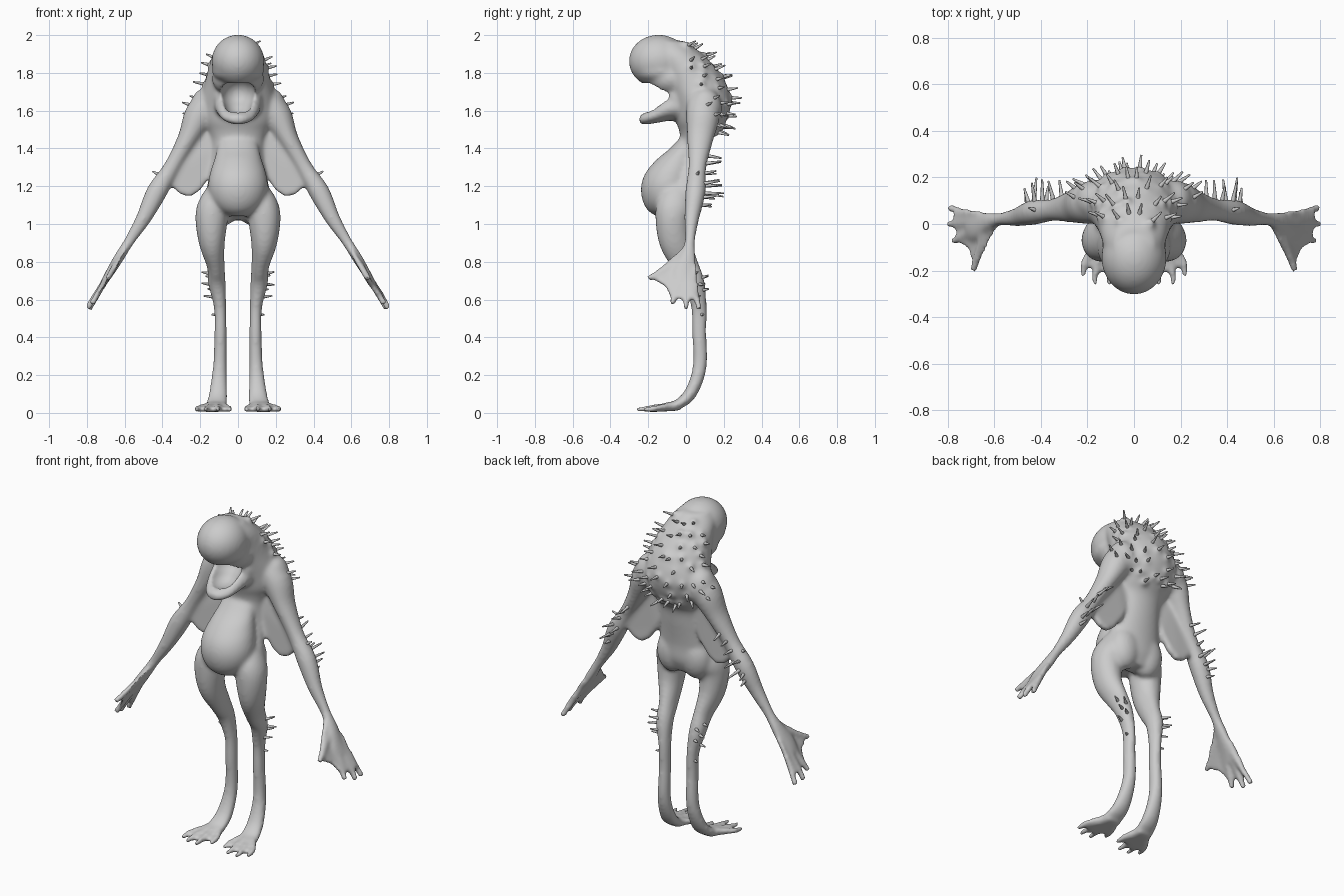
import bpy, bmesh, math, random
from mathutils import Vector, Matrix

if "Cube" in bpy.data.objects:
    bpy.data.objects.remove(bpy.data.objects["Cube"])

random.seed(4)
bm = bmesh.new()


def refine(rows, steps=4):
    """Catmull-Rom smoothing of a list of number rows."""
    out = []
    for i in range(len(rows) - 1):
        p0, p1, p2, p3 = rows[max(i - 1, 0)], rows[i], rows[i + 1], rows[min(i + 2, len(rows) - 1)]
        for k in range(steps):
            t = k / steps
            out.append([.5 * (2 * b + (c - a) * t + (2 * a - 5 * b + 4 * c - d) * t * t
                              + (3 * b - a - 3 * c + d) * t ** 3) for a, b, c, d in zip(p0, p1, p2, p3)])
    return out + [list(rows[-1])]


def skin(rings):
    """Capped skin over a list of vertex rings."""
    n = len(rings[0])
    for a, b in zip(rings, rings[1:]):
        for k in range(n):
            bm.faces.new((a[k], a[(k + 1) % n], b[(k + 1) % n], b[k]))
    bm.faces.new(rings[0][::-1])
    bm.faces.new(rings[-1])


def loft(sections, n=20):
    """Tube through (x, y, z, side radius, depth radius) sections."""
    secs = refine(sections)
    pts = [Vector(s[:3]) for s in secs]
    rings = []
    for i, s in enumerate(secs):
        t = (pts[min(i + 1, len(pts) - 1)] - pts[max(i - 1, 0)]).normalized()
        side = Vector((1, 0, 0))
        side = (side - t * side.dot(t)).normalized()
        up = t.cross(side)
        rings.append([bm.verts.new(pts[i] + side * s[3] * math.cos(a) + up * s[4] * math.sin(a))
                      for a in (2 * math.pi * k / n for k in range(n))])
    skin(rings)


def stack(rows, n=36):
    """Level ellipses: (z, y centre, half width, half depth)."""
    skin([[bm.verts.new((rx * math.cos(a), y + ry * math.sin(a), z)) for a in (2 * math.pi * k / n for k in range(n))]
          for z, y, rx, ry in refine(rows)])


def blob(c, r, target=None):
    bmesh.ops.create_uvsphere(target or bm, u_segments=28, v_segments=18, radius=1,
                              matrix=Matrix.Translation(c) @ Matrix.Diagonal((*r, 1)))


def slab(pts, normal, th):
    """Thin web with the given outline."""
    off = Vector(normal).normalized() * th / 2
    skin([[bm.verts.new(Vector(p) + off * k) for p in pts] for k in (1, -1)])


def flip(s, rows):
    return [(s * r[0], *r[1:]) for r in rows]


# Torso with hump, then belly
TORSO = [(1.02, 0, .09, .05), (1.1, 0, .17, .085), (1.2, .0, .165, .09), (1.33, .035, .135, .075),
         (1.43, .05, .135, .078), (1.49, .07, .16, .105), (1.55, .08, .19, .135), (1.65, .083, .2, .157),
         (1.75, .05, .175, .16), (1.83, .005, .155, .15), (1.91, -.06, .13, .135), (1.97, -.1, .085, .09)]
stack(TORSO)
stack([(1.042, -.115, .05, .045), (1.075, -.11, .105, .095), (1.13, -.1, .145, .132), (1.2, -.095, .158, .143),
       (1.27, -.08, .148, .135), (1.34, -.045, .126, .112), (1.4, -.005, .11, .08), (1.47, .04, .1, .06)])

# Head, snout, cheeks, lower jaw
blob((0, -.145, 1.862), (.14, .158, .14))
blob((0, -.135, 1.81), (.137, .148, .075))
blob((0, -.08, 1.77), (.138, .13, .1))
blob((0, -.04, 1.66), (.128, .08, .1))
loft([(0, -.03, 1.63, .13, .085), (0, -.1, 1.608, .118, .066), (0, -.16, 1.578, .1, .045),
      (0, -.205, 1.56, .078, .033), (0, -.235, 1.553, .05, .026), (0, -.248, 1.552, .025, .015)])

for s in (1, -1):
    # Buttocks, shoulder
    blob((s * .08, .01, 1.12), (.095, .078, .13))
    blob((s * .17, .1, 1.61), (.085, .09, .11))
    # Leg down to the foot
    loft(flip(s, [(.1, -.02, 1.2, .05, .07), (.13, -.055, 1.1, .082, .1), (.14, -.07, 1.02, .086, .092),
                  (.138, -.055, .9, .069, .085), (.118, 0, .78, .047, .068), (.112, .045, .69, .047, .054),
                  (.095, .068, .56, .033, .042), (.093, .07, .42, .033, .038), (.095, .075, .28, .035, .038),
                  (.1, .058, .18, .042, .036), (.106, .01, .085, .052, .033), (.115, -.06, .038, .06, .024),
                  (.12, -.13, .022, .06, .015)]))
    # Toes and foot web
    for x, y in ((.045, -.2), (.105, -.262), (.165, -.262), (.215, -.225)):
        loft(flip(s, [(.11 + (x - .12) * .3, -.05, .045, .02, .02), (x, y + .06, .024, .016, .017),
                      (x, y, .016, .013, .015)]), 10)
    slab(flip(s, [(.07, -.03, .025), (.045, -.18, .017), (.085, -.17, .017), (.105, -.23, .017), (.135, -.2, .017),
                  (.165, -.23, .017), (.18, -.18, .017), (.21, -.2, .017), (.15, -.03, .025)]), (0, 0, 1), .025)
    # Arm down to the palm
    loft(flip(s, [(.12, .09, 1.7, .06, .08), (.2, .09, 1.58, .082, .09), (.265, .075, 1.45, .056, .07),
                  (.35, .06, 1.3, .044, .048), (.43, .05, 1.17, .055, .054), (.5, .03, 1.03, .041, .04),
                  (.575, .02, .91, .028, .028), (.625, .01, .83, .027, .042), (.68, -.01, .74, .022, .06),
                  (.71, -.01, .69, .018, .06)]))
    # Fingers and hand web
    for x, y, z in ((.69, -.2, .71), (.775, -.075, .575), (.798, .0, .552), (.79, .07, .547)):
        a, b = Vector((.625, .01, .83)), Vector((x, y, z))
        loft(flip(s, [(*a.lerp(b, t), .018, .018) for t in (.1, .4, .7, 1)]), 10)
    slab(flip(s, [(.59, .04, .88), (.59, -.01, .88), (.68, -.19, .72), (.71, -.11, .67), (.765, -.075, .6),
                  (.76, -.035, .61), (.785, 0, .575), (.77, .035, .61), (.78, .07, .57), (.69, .06, .75)]),
         (.85, 0, .5), .027)
    # Flap of skin between arm and waist
    slab(flip(s, [(.2, .07, 1.5), (.39, .06, 1.24), (.34, .06, 1.19), (.3, .06, 1.155), (.25, .06, 1.145),
                  (.2, .06, 1.18), (.14, .06, 1.26), (.1, .06, 1.42)]), (0, 1, 0), .04)

# Warts and spikes on the hump: (torso row, angles from the spine)
spikes = []
ROWS = [(10.4, (14, 38)), (9.6, (10, 35, 62)), (9, (20, 50, 80)), (8.3, (8, 35, 70)), (7.7, (20, 50, 80)),
        (7, (8, 32, 62)), (6.4, (20, 45, 75)), (5.6, (8, 32, 60)), (5, (18,))]
for f, angles in ROWS:
    i = int(f)
    z, y, rx, ry = (a + (b - a) * (f - i) for a, b in zip(TORSO[i], TORSO[i + 1]))
    for ang in angles:
        for s in (1, -1):
            a = math.radians(ang + random.uniform(-5, 5))
            out = Vector((s * math.sin(a), math.cos(a), 0))
            p = Vector((out.x * rx, y + out.y * ry, z + random.uniform(-.02, .02)))
            spikes.append((p, out + Vector((0, 0, (z - 1.65) * 1.5)), random.uniform(.04, .06)))
            blob(p - out * .012, (.025, .025, .025))

me = bpy.data.meshes.new("body")
bmesh.ops.recalc_face_normals(bm, faces=bm.faces)
bm.to_mesh(me)
body = bpy.data.objects.new("body", me)
bpy.context.collection.objects.link(body)

# Mouth cutter
cm = bmesh.new()
blob((0, -.13, 1.69), (.092, .12, .088), cm)
blob((0, -.145, 1.645), (.076, .1, .07), cm)
cme = bpy.data.meshes.new("mouth_cutter")
cm.to_mesh(cme)
cutter = bpy.data.objects.new("mouth_cutter", cme)
bpy.context.collection.objects.link(cutter)
cutter.hide_render = True


def remesh(ob, size=.009):
    m = ob.modifiers.new("fuse", 'REMESH')
    m.mode, m.voxel_size, m.use_smooth_shade = 'VOXEL', size, True


# Fuse the parts into one skin, open the mouth, soften
remesh(cutter)
remesh(body)
m = body.modifiers.new("mouth", 'BOOLEAN')
m.operation, m.object = 'DIFFERENCE', cutter
remesh(body)
m = body.modifiers.new("soften", 'SMOOTH')
m.factor, m.iterations = .5, 14
bpy.context.view_layer.objects.active = body
body.select_set(True)
for m in list(body.modifiers):
    bpy.ops.object.modifier_apply(modifier=m.name)
bpy.data.objects.remove(cutter)

# Elbow, knee and shoulder spikes
for s in (1, -1):
    for x, z, l in ((.31, 1.36, .07), (.35, 1.32, .08), (.38, 1.27, .06), (.39, 1.2, .09), (.43, 1.22, .08),
                    (.43, 1.16, .1), (.46, 1.14, .06), (.46, 1.09, .05)):
        spikes.append((Vector((s * x, .12, z)), Vector((s * random.uniform(-.3, .3), 1, random.uniform(-.2, .3))), l))
    spikes.append((Vector((s * .42, .06, 1.26)), Vector((s * .8, .3, .4)), .03))
    for x, y, z, l in ((.17, .05, .74, .04), (.16, .08, .68, .05), (.16, .06, .61, .045), (.14, .1, .72, .05),
                       (.14, .11, .65, .04), (.14, .09, .52, .02)):
        spikes.append((Vector((s * x, y, z)), Vector((s, .6, random.uniform(-.1, .3))), l))
    for x, y, z in ((.27, .12, 1.64), (.26, .16, 1.58), (.24, .17, 1.68)):
        spikes.append((Vector((s * x, y, z)), Vector((s, .7, .2)), .045))

sb = bmesh.new()
for p, d, l in spikes:
    _, hit, nor, _ = body.closest_point_on_mesh(p)
    d = (d.normalized() + nor * .4).normalized()
    mat = Matrix.Translation(hit + d * (l / 2 - .008)) @ d.to_track_quat('Z', 'Y').to_matrix().to_4x4()
    bmesh.ops.create_cone(sb, cap_ends=True, segments=8, radius1=.011, radius2=.004, depth=l + .016, matrix=mat)
sme = bpy.data.meshes.new("spikes")
sb.to_mesh(sme)
spike_ob = bpy.data.objects.new("spikes", sme)
bpy.context.collection.objects.link(spike_ob)
spike_ob.select_set(True)
bpy.ops.object.shade_smooth_by_angle(angle=math.radians(60))
